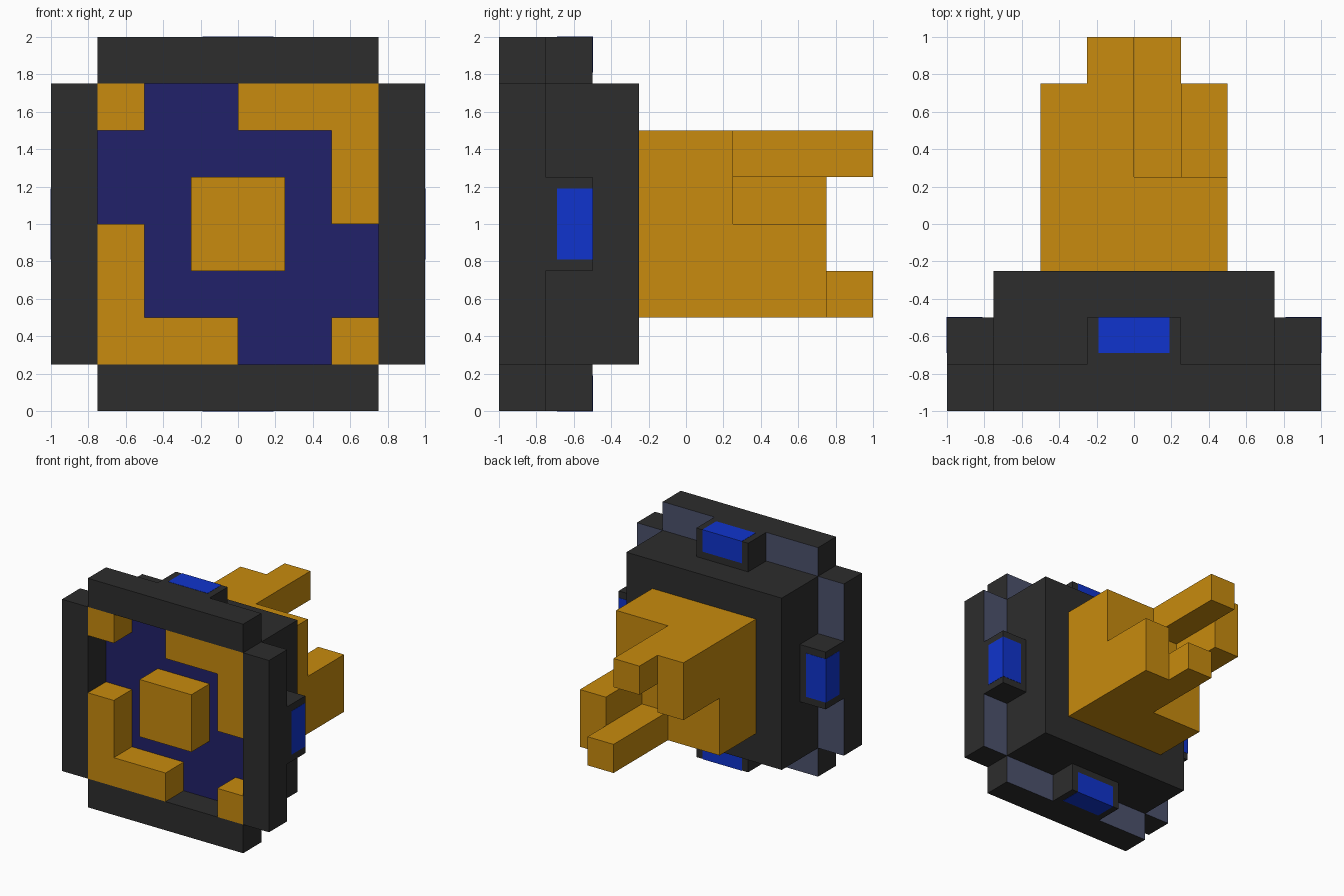
import bpy
import bmesh

cube = bpy.data.objects.get("Cube")
if cube:
    bpy.data.objects.remove(cube, do_unlink=True)


def linear(c):
    c /= 255
    return c / 12.92 if c <= 0.04045 else ((c + 0.055) / 1.055) ** 2.4


def material(name, *rgb):
    mat = bpy.data.materials.new(name)
    mat.use_nodes = True
    color = [linear(c) for c in rgb] + [1]
    mat.diffuse_color = color
    mat.node_tree.nodes["Principled BSDF"].inputs["Base Color"].default_value = color
    return mat


charcoal = material("charcoal", 45, 45, 45)
slate = material("slate", 76, 82, 109)
gold = material("gold", 200, 139, 14)
navy = material("navy", 33, 33, 106)
blue = material("bright_blue", 16, 52, 205)


def rect(x0, x1, z0, z1):
    return [(x0, z0), (x1, z0), (x1, z1), (x0, z1)]


def prism(name, outline, y0, y1, mat, turns=0, front=None, rear=None):
    """Extrude an outline along y, turned in quarter turns about the central axis."""
    for _ in range(turns):
        outline = [(z, -x) for x, z in outline]
    bm = bmesh.new()
    face = bm.faces.new([bm.verts.new((x, y0, z + 1)) for x, z in outline])
    ext = bmesh.ops.extrude_face_region(bm, geom=[face])["geom"]
    for v in ext:
        if isinstance(v, bmesh.types.BMVert):
            v.co.y = y1
    bmesh.ops.recalc_face_normals(bm, faces=bm.faces)
    bm.normal_update()
    mesh = bpy.data.meshes.new(name)
    mesh.materials.append(mat)
    # Front or rear faces may take a second colour
    if front or rear:
        mesh.materials.append(front or rear)
        side = -1 if front else 1
        for f in bm.faces:
            if f.normal.y * side > 0.9:
                f.material_index = 1
    bm.to_mesh(mesh)
    bm.free()
    obj = bpy.data.objects.new(name, mesh)
    bpy.context.collection.objects.link(obj)


# Housing with the coloured recess floor
prism("housing", rect(-0.75, 0.75, -0.75, 0.75), -0.75, -0.25, charcoal, front=navy)

# Rim bar, clamp and lamp on each of the four sides
for turns, side in enumerate(["top", "left", "bottom", "right"]):
    prism(side + "_rim", rect(-0.75, 0.75, 0.75, 1), -1, -0.75, charcoal, turns, rear=slate)
    prism(side + "_clamp", rect(-0.25, 0.25, 0.75, 1), -0.75, -0.5, charcoal, turns)
    prism(side + "_lamp", rect(-0.19, 0.19, 0.81, 1.002), -0.69, -0.498, blue, turns)

# Front contacts and rear prongs, repeated at a half turn
corner = [(0, 0.5), (0.5, 0.5), (0.5, 0), (0.75, 0), (0.75, 0.75), (0, 0.75)]
for turns, side in [(0, "upper"), (2, "lower")]:
    prism(side + "_corner_contact", corner, -1, -0.75, gold, turns)
    prism(side + "_square_contact", rect(-0.75, -0.5, 0.5, 0.75), -1, -0.75, gold, turns)
    prism(side + "_wide_prong", rect(-0.5, -0.25, 0, 0.5), 0.25, 0.75, gold, turns)
    prism(side + "_long_prong", rect(-0.25, 0, 0.25, 0.5), 0.25, 1, gold, turns)

# Centre post and rear stem
prism("centre_post", rect(-0.25, 0.25, -0.25, 0.25), -1, -0.75, gold)
prism("rear_stem", rect(-0.5, 0.5, -0.5, 0.5), -0.25, 0.25, gold)
